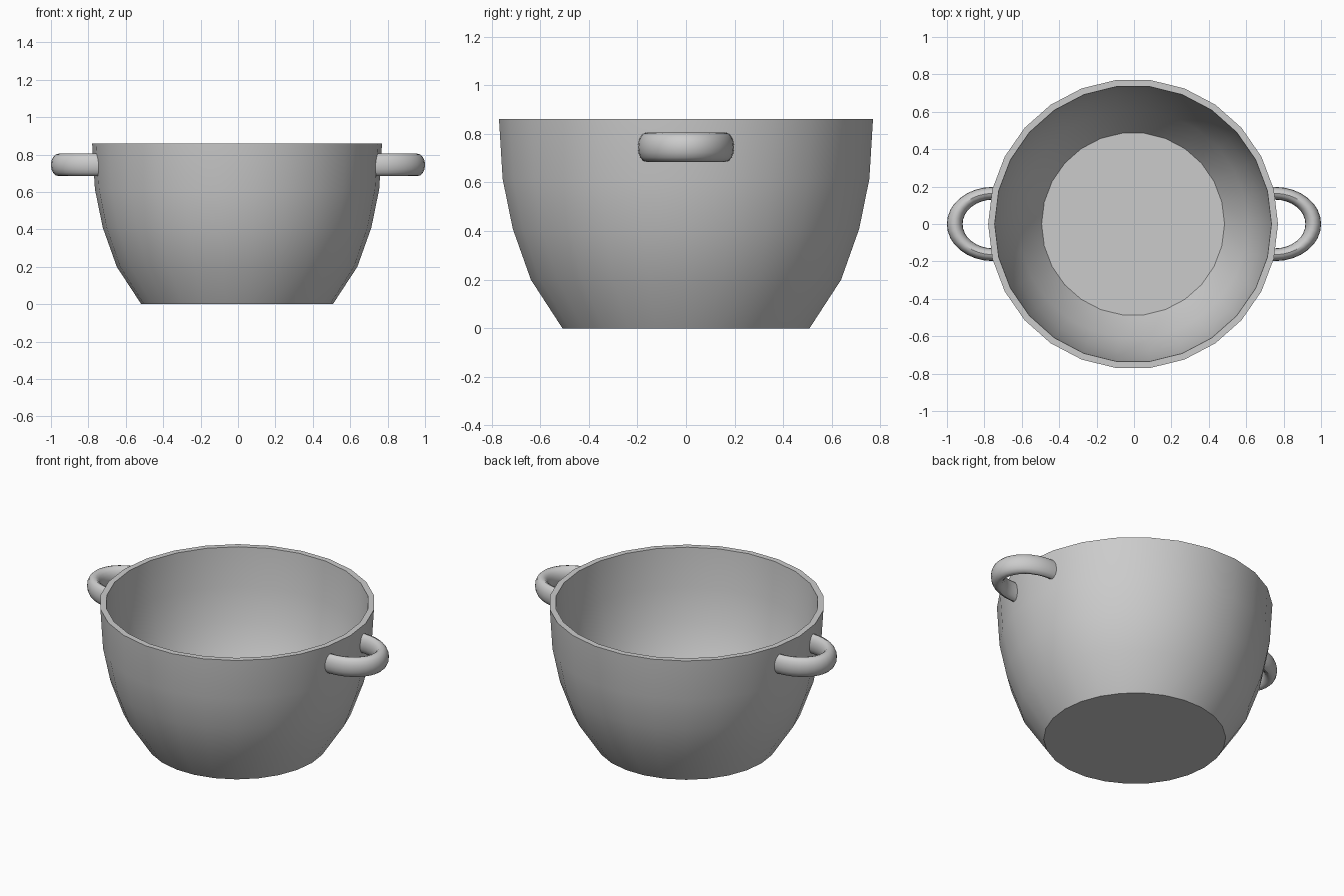
import bpy, bmesh
from math import sin, cos, pi, tau, radians

cube = bpy.data.objects.get("Cube")
if cube:
    bpy.data.objects.remove(cube, do_unlink=True)

# Single grey metal colour
grey = bpy.data.materials.new("grey_metal")
grey.use_nodes = True
colour = (0.6, 0.6, 0.6, 1)
grey.diffuse_color = colour
grey.node_tree.nodes["Principled BSDF"].inputs["Base Color"].default_value = colour


def make_object(name, bm):
    bmesh.ops.recalc_face_normals(bm, faces=bm.faces)
    mesh = bpy.data.meshes.new(name)
    bm.to_mesh(mesh)
    bm.free()
    mesh.materials.append(grey)
    obj = bpy.data.objects.new(name, mesh)
    bpy.context.collection.objects.link(obj)
    bpy.ops.object.select_all(action="DESELECT")
    obj.select_set(True)
    bpy.context.view_layer.objects.active = obj
    bpy.ops.object.shade_smooth_by_angle(angle=radians(35))
    return obj


def skin(rings):
    """Join closed rings of points into a tube with capped ends."""
    bm = bmesh.new()
    loops = [[bm.verts.new(p) for p in ring] for ring in rings]
    n = len(loops[0])
    for a, b in zip(loops, loops[1:]):
        for i in range(n):
            j = (i + 1) % n
            bm.faces.new((a[i], a[j], b[j], b[i]))
    bm.faces.new(loops[0])
    bm.faces.new(loops[-1])
    return bm


# Pot body: outer wall up, over the rim, inner wall down to the floor
SIDES = 26
outer = [(0.512, 0), (0.643, 0.2), (0.718, 0.41), (0.76, 0.615), (0.775, 0.86)]
inner = [(0.74, 0.86), (0.725, 0.62), (0.684, 0.42), (0.612, 0.215), (0.489, 0.035)]
make_object("pot_body", skin([
    [(r * cos(tau * i / SIDES) - 0.005, r * sin(tau * i / SIDES), z) for i in range(SIDES)]
    for r, z in outer + inner]))


# Handles: stretched half rings whose ends sink into the wall
def handle(name, side):
    major, minor = 0.164, 0.034
    centre_x, stretch, height, z_mid = 0.755, 1.24, 0.06, 0.745
    steps, around = 16, 16
    path = [(-pi / 2, 0.73)]
    path += [(-pi / 2 + pi * i / steps, centre_x) for i in range(steps + 1)]
    path += [(pi / 2, 0.73)]
    rings = []
    for angle, cx in path:
        ring = []
        for k in range(around):
            t = tau * k / around
            r = major + minor * cos(t)
            ring.append((side * (cx + stretch * r * cos(angle)),
                         r * sin(angle), z_mid + height * sin(t)))
        rings.append(ring)
    make_object(name, skin(rings))


handle("left_handle", 1)
handle("right_handle", -1)
